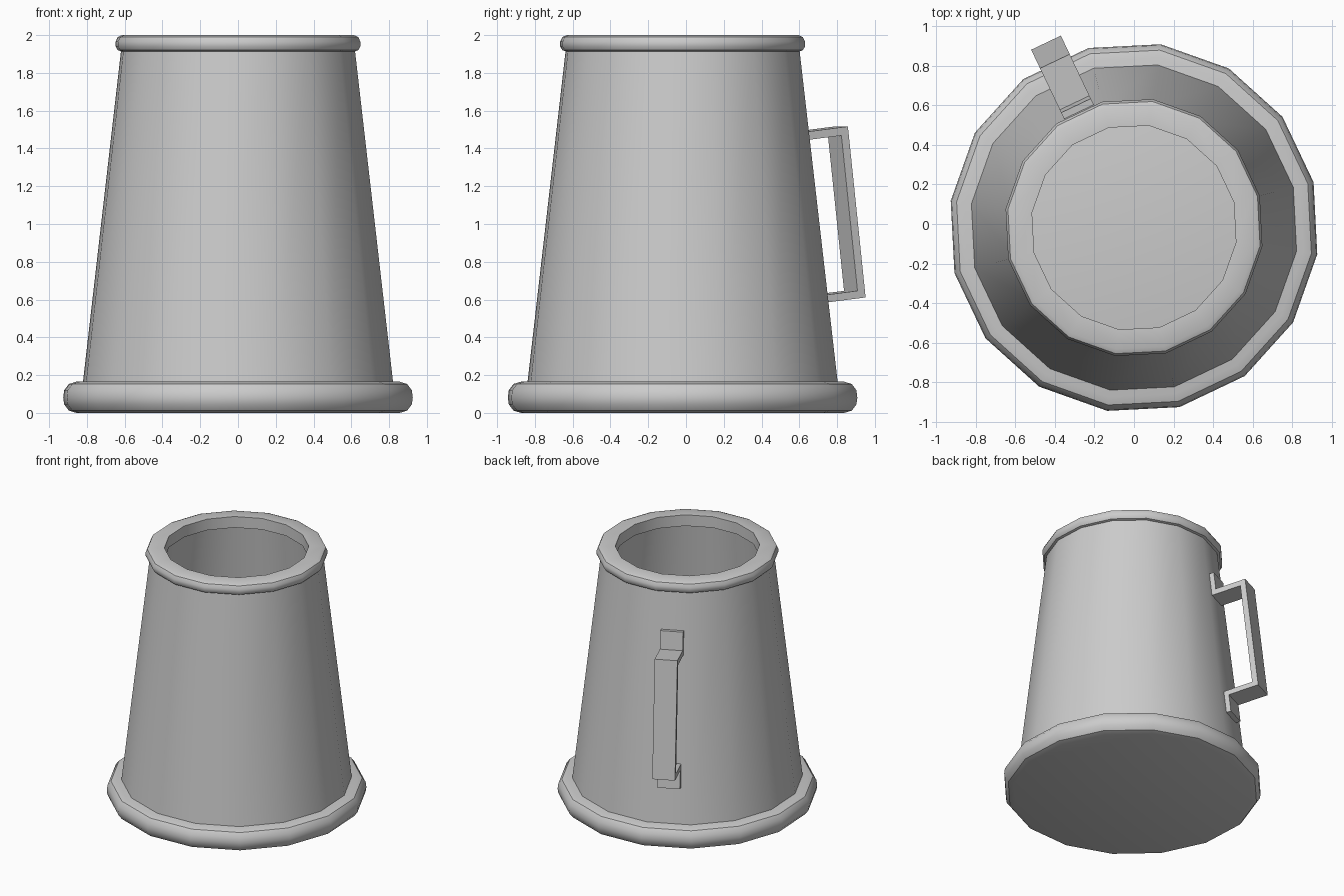
import bpy, bmesh
from math import radians, sin, cos

if "Cube" in bpy.data.objects:
    bpy.data.objects.remove(bpy.data.objects["Cube"])

SIDES = 16
CY = -0.018              # mug axis sits slightly forward of the origin
TURN = radians(14.2)     # rotation of the first polygon corner
HANDLE = TURN + radians(22.5 * 4.5)   # handle sits in the middle of one side
SLOPE = 0.117            # inward lean of the wall per unit of height


def finish(bm, name):
    bmesh.ops.recalc_face_normals(bm, faces=bm.faces[:])
    mesh = bpy.data.meshes.new(name)
    bm.to_mesh(mesh)
    bm.free()
    obj = bpy.data.objects.new(name, mesh)
    bpy.context.collection.objects.link(obj)
    bpy.ops.object.select_all(action='DESELECT')
    obj.select_set(True)
    bpy.context.view_layer.objects.active = obj
    bpy.ops.object.shade_smooth_by_angle(angle=radians(35))
    return obj


def lathe(name, profile, closed):
    """Sweep an (r, z) profile round the axis; an open profile gets end caps."""
    bm = bmesh.new()
    rings = []
    for r, z in profile:
        angles = [TURN + radians(360 / SIDES * i) for i in range(SIDES)]
        rings.append([bm.verts.new((r * cos(a), CY + r * sin(a), z)) for a in angles])
    pairs = list(zip(rings, rings[1:]))
    if closed:
        pairs.append((rings[-1], rings[0]))
    else:
        bm.faces.new(rings[0])
        bm.faces.new(rings[-1])
    for lo, hi in pairs:
        for i in range(SIDES):
            j = (i + 1) % SIDES
            bm.faces.new((lo[i], lo[j], hi[j], hi[i]))
    return finish(bm, name)


# Solid foot, whose top is also the inside floor
lathe("base", [(0.865, 0), (0.905, 0.012), (0.93, 0.045), (0.935, 0.08),
               (0.93, 0.12), (0.905, 0.153), (0.865, 0.165)], False)

# Tapered hollow wall
lathe("body", [(0.83, 0.16), (0.625, 1.925), (0.53, 1.925), (0.73, 0.16)], True)

# Rounded lip
lathe("rim", [(0.52, 2.0), (0.62, 2.0), (0.643, 1.99), (0.655, 1.965),
              (0.655, 1.94), (0.643, 1.92), (0.62, 1.912), (0.52, 1.912)], True)

# Handle outline: distance out from the wall, height along the wall
outline = [(-0.02, 1.625), (0.035, 1.625), (0.035, 1.485), (0.267, 1.485),
           (0.267, 0.58), (0.035, 0.58), (0.035, 0.44), (-0.02, 0.44),
           (-0.02, 0.62), (0.224, 0.62), (0.224, 1.442), (-0.02, 1.442)]
bm = bmesh.new()
sides = []
for w in (-0.083, 0.083):
    loop = []
    for d, h in outline:
        r = 0.981 * (0.83 - SLOPE * (h - 0.165)) + d
        x = r * cos(HANDLE) - w * sin(HANDLE)
        y = r * sin(HANDLE) + w * cos(HANDLE)
        loop.append(bm.verts.new((x, CY + y, h + SLOPE * d)))
    bm.faces.new(loop)
    sides.append(loop)
for i in range(len(outline)):
    j = (i + 1) % len(outline)
    bm.faces.new((sides[0][i], sides[0][j], sides[1][j], sides[1][i]))
finish(bm, "handle")
